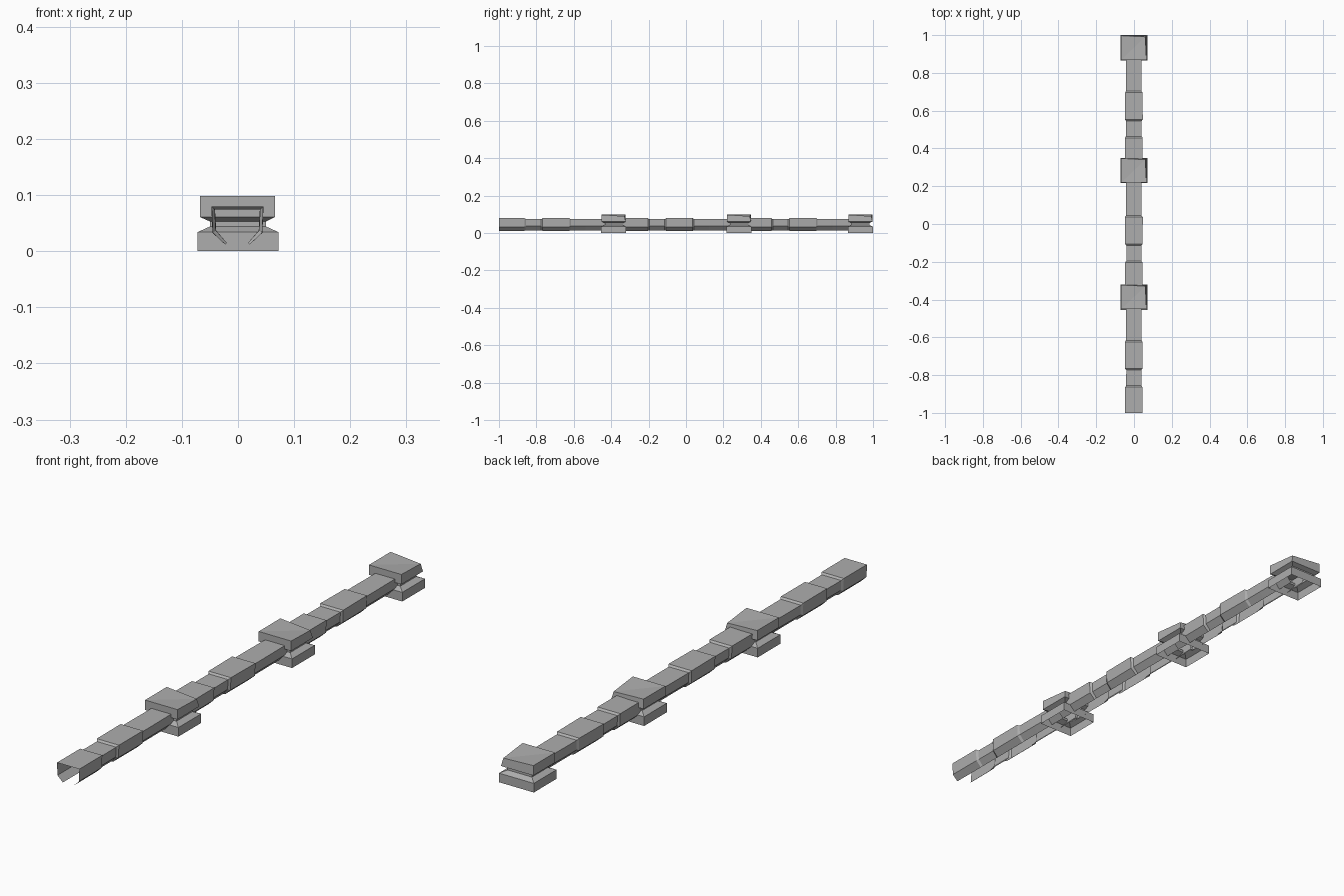
import bpy, bmesh, random
from mathutils import Vector

if "Cube" in bpy.data.objects:
    bpy.data.objects.remove(bpy.data.objects["Cube"])

random.seed(4)
stone = bpy.data.materials.new("grey stone")
stone.diffuse_color = (0.42, 0.42, 0.42, 1)
stone.use_nodes = True
stone.node_tree.nodes["Principled BSDF"].inputs["Base Color"].default_value = stone.diffuse_color


def loft(name, rings, closed=False, cap_last=False):
    """Skin a list of rings of points into one object."""
    bm = bmesh.new()
    rows = [[bm.verts.new(p) for p in ring] for ring in rings]
    n = len(rows[0])
    for a, b in zip(rows, rows[1:]):
        for i in range(n if closed else n - 1):
            j = (i + 1) % n
            bm.faces.new((a[i], a[j], b[j], b[i]))
    if cap_last:
        bmesh.ops.triangulate(bm, faces=[bm.faces.new(rows[-1])])
    me = bpy.data.meshes.new(name)
    bm.to_mesh(me)
    bm.free()
    me.materials.append(stone)
    ob = bpy.data.objects.new(name, me)
    bpy.context.collection.objects.link(ob)
    return ob


def channel(y, big):
    """Open-bottomed cross-section: flat top, upright sides, lips turned in."""
    w, top, bend, lip, foot = (0.047, 0.08, 0.033, 0.022, 0.012) if big else (0.041, 0.074, 0.037, 0.019, 0.015)
    w += random.uniform(-0.0015, 0.001)
    half = [(w, top), (w - 0.002, bend), (lip, foot)]
    pts = [(-x, z) for x, z in reversed(half)] + half
    return [Vector((x - 0.001, y, z)) for x, z in pts]


# Wall sections: alternating proud and recessed blocks with short steps
for k, (start, end) in enumerate([(-1.0, -0.387), (-0.387, 0.283), (0.283, 0.933)]):
    first = -1.0 + 0.66 * k
    edges = [start, first + 0.14, first + 0.23, first + 0.38, first + 0.46, end]
    rings = []
    for i, (a, b) in enumerate(zip(edges, edges[1:])):
        big = i % 2 == 0 and i < 4
        a2 = a + (0.004 if i else 0)
        b2 = b - (0.004 if i < 4 else 0)
        rings += [channel(a2, big), channel(b2, big)]
    loft("wall_section", rings)


def square(y, z, hx, hy, dx=0.0):
    return [Vector((dx + sx * hx, y + sy * hy, z))
            for sx, sy in ((-1, -1), (1, -1), (1, 1), (-1, 1))]


# Posts: square plinth, pinched neck and overhanging cap, open underneath
for y in (0.933, 0.283, -0.387):
    rings = [
        square(y, 0.0, 0.072, 0.067),
        square(y, 0.034, 0.072, 0.067),
        square(y, 0.044, 0.050, 0.047),
        square(y, 0.053, 0.050, 0.047),
        square(y, 0.061, 0.067, 0.064, -0.001),
        square(y, 0.098, 0.067, 0.064, -0.001),
    ]
    rings[-1][2] += Vector((-0.006, -0.006, -0.008))  # worn corner
    loft("post", rings, closed=True, cap_last=True)
